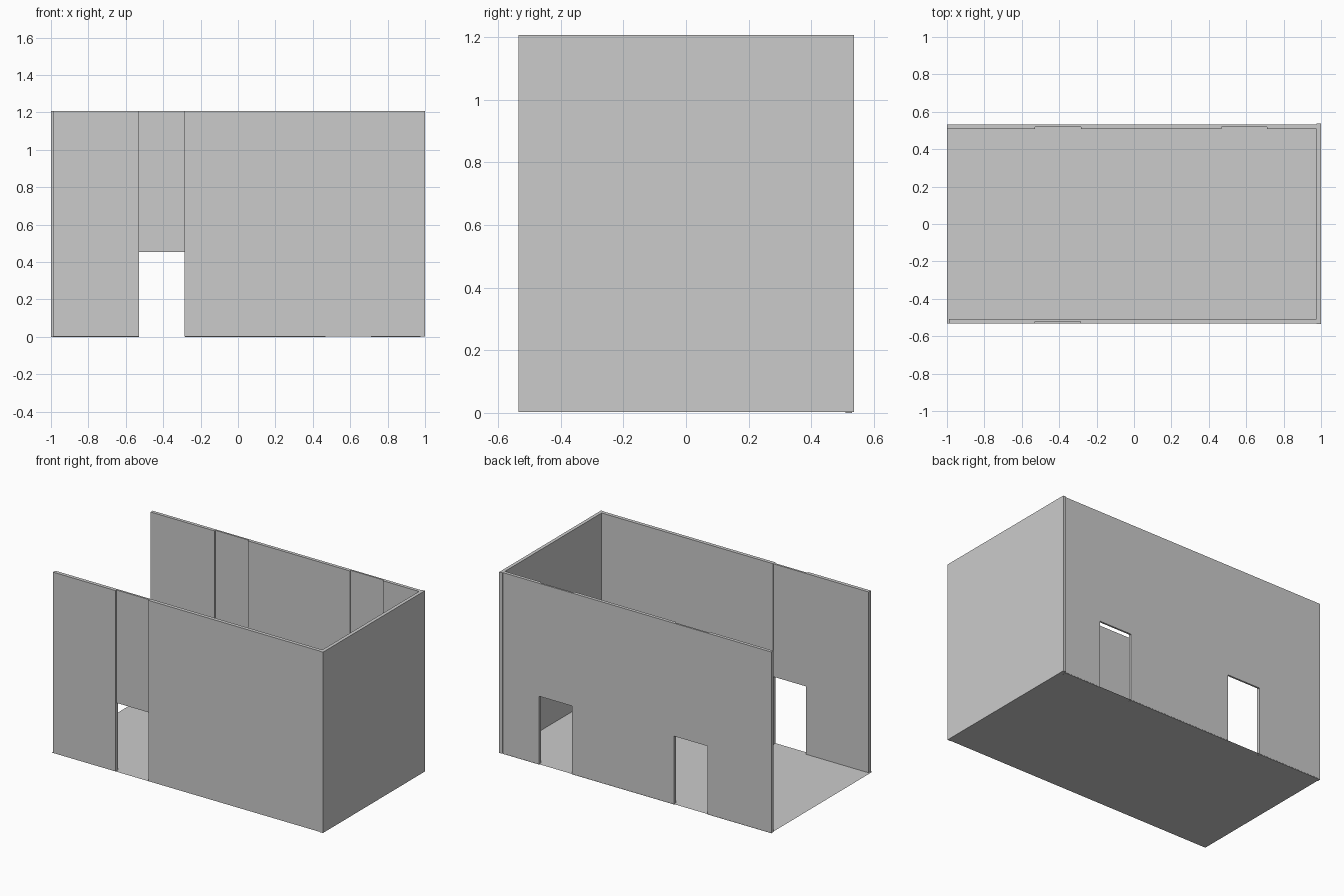
import bpy, bmesh

if "Cube" in bpy.data.objects:
    bpy.data.objects.remove(bpy.data.objects["Cube"])

H = 1.207       # wall top
DOOR_H = 0.455  # door opening top
Z0 = 0.003      # floor level


def add_box(bm, x0, x1, y0, y1, z0, z1):
    verts = bmesh.ops.create_cube(bm, size=1)["verts"]
    for v in verts:
        v.co = (x1 if v.co.x > 0 else x0,
                y1 if v.co.y > 0 else y0,
                z1 if v.co.z > 0 else z0)


def finish(name, bm):
    mesh = bpy.data.meshes.new(name)
    bm.to_mesh(mesh)
    bm.free()
    obj = bpy.data.objects.new(name, mesh)
    bpy.context.collection.objects.link(obj)
    return obj


def box(name, *bounds):
    bm = bmesh.new()
    add_box(bm, *bounds)
    return finish(name, bm)


def wall_with_doors(name, x0, x1, y0, y1, z0, doors, lintel_y):
    # Full-height panels between doors, thinner lintels above the openings
    edges = [x0] + [x for door in doors for x in door] + [x1]
    for i in range(0, len(edges), 2):
        box(f"{name}_panel", edges[i], edges[i + 1], y0, y1, z0, H)
    for a, b in doors:
        box(f"{name}_lintel", a, b, lintel_y[0], lintel_y[1], DOOR_H, H)


# Floor: a single thin sheet
bm = bmesh.new()
bmesh.ops.create_grid(bm, x_segments=1, y_segments=1, size=1)
for v in bm.verts:
    v.co = (v.co.x, v.co.y * 0.532, Z0)
finish("floor", bm)

# Front wall, one door, lintel set back on the outside
wall_with_doors("front_wall", -0.99, 0.977, -0.532, -0.508, Z0,
                [(-0.53, -0.287)], (-0.521, -0.508))

# Back wall, two doors, lintels set back on the inside
wall_with_doors("back_wall", -1.0, 0.977, 0.509, 0.531, 0.0,
                [(-0.53, -0.283), (0.467, 0.711)], (0.519, 0.531))

# Right end wall, slightly longer than the room; the left end stays open
box("end_wall", 0.977, 1.0, -0.535, 0.537, Z0, H)
